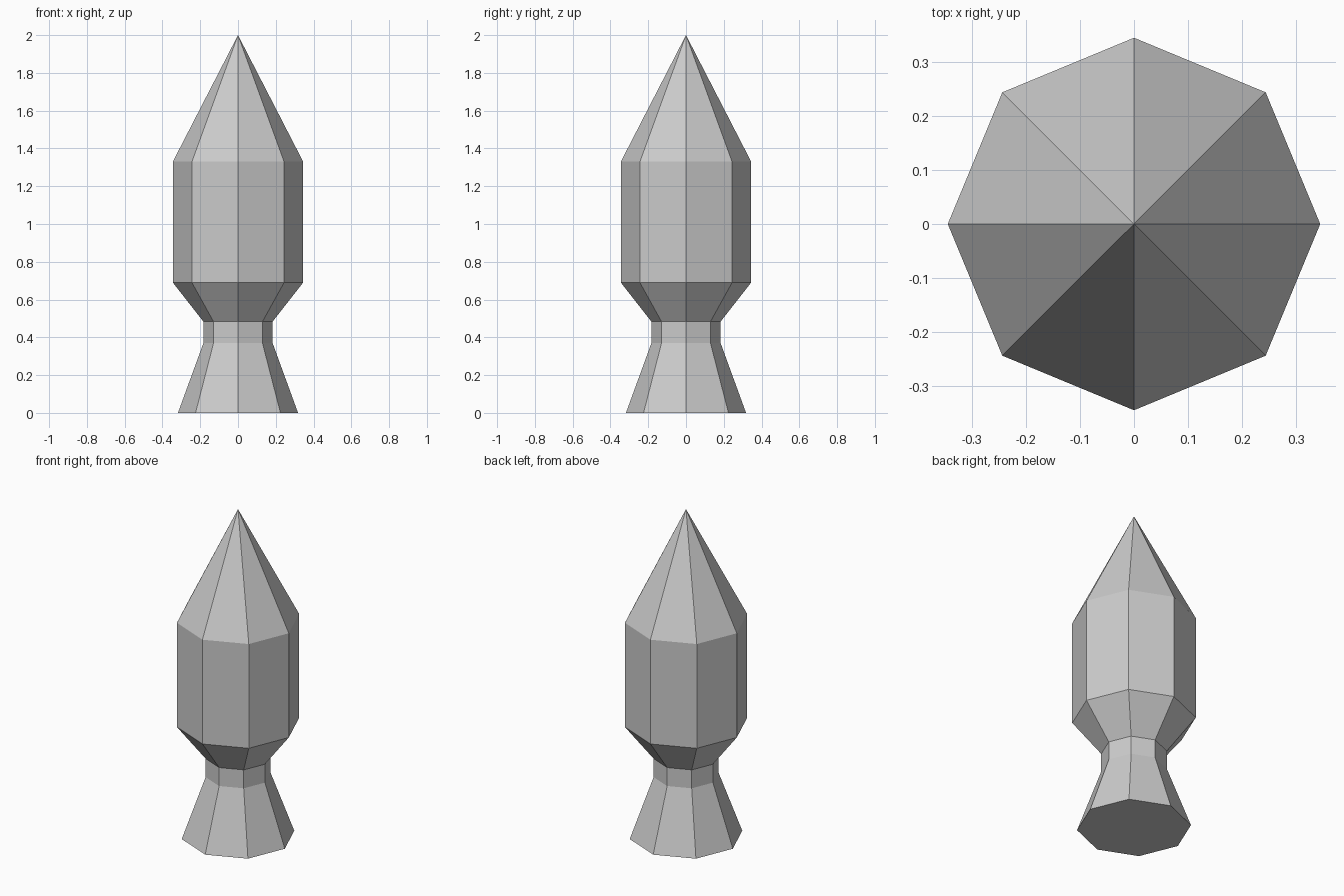
import bpy
import bmesh
from math import cos, sin, tau

if "Cube" in bpy.data.objects:
    bpy.data.objects.remove(bpy.data.objects["Cube"])

SIDES = 8

# Radius and height of each ring, from the flared foot to the shoulder
profile = [(0.318, 0.0), (0.183, 0.37), (0.183, 0.483), (0.345, 0.69), (0.345, 1.33)]
tip_height = 2.0


def ring(bm, radius, z):
    return [bm.verts.new((radius * cos(tau * i / SIDES), radius * sin(tau * i / SIDES), z))
            for i in range(SIDES)]


bm = bmesh.new()
rings = [ring(bm, r, z) for r, z in profile]

# Closed underside
bm.faces.new(rings[0][::-1])

# Foot, neck, collar and body walls
for low, high in zip(rings, rings[1:]):
    for i in range(SIDES):
        j = (i + 1) % SIDES
        bm.faces.new((low[i], low[j], high[j], high[i]))

# Pointed top
tip = bm.verts.new((0, 0, tip_height))
for i in range(SIDES):
    bm.faces.new((rings[-1][i], rings[-1][(i + 1) % SIDES], tip))

mesh = bpy.data.meshes.new("pointed_post")
bm.to_mesh(mesh)
bm.free()
bpy.context.collection.objects.link(bpy.data.objects.new("pointed_post", mesh))
